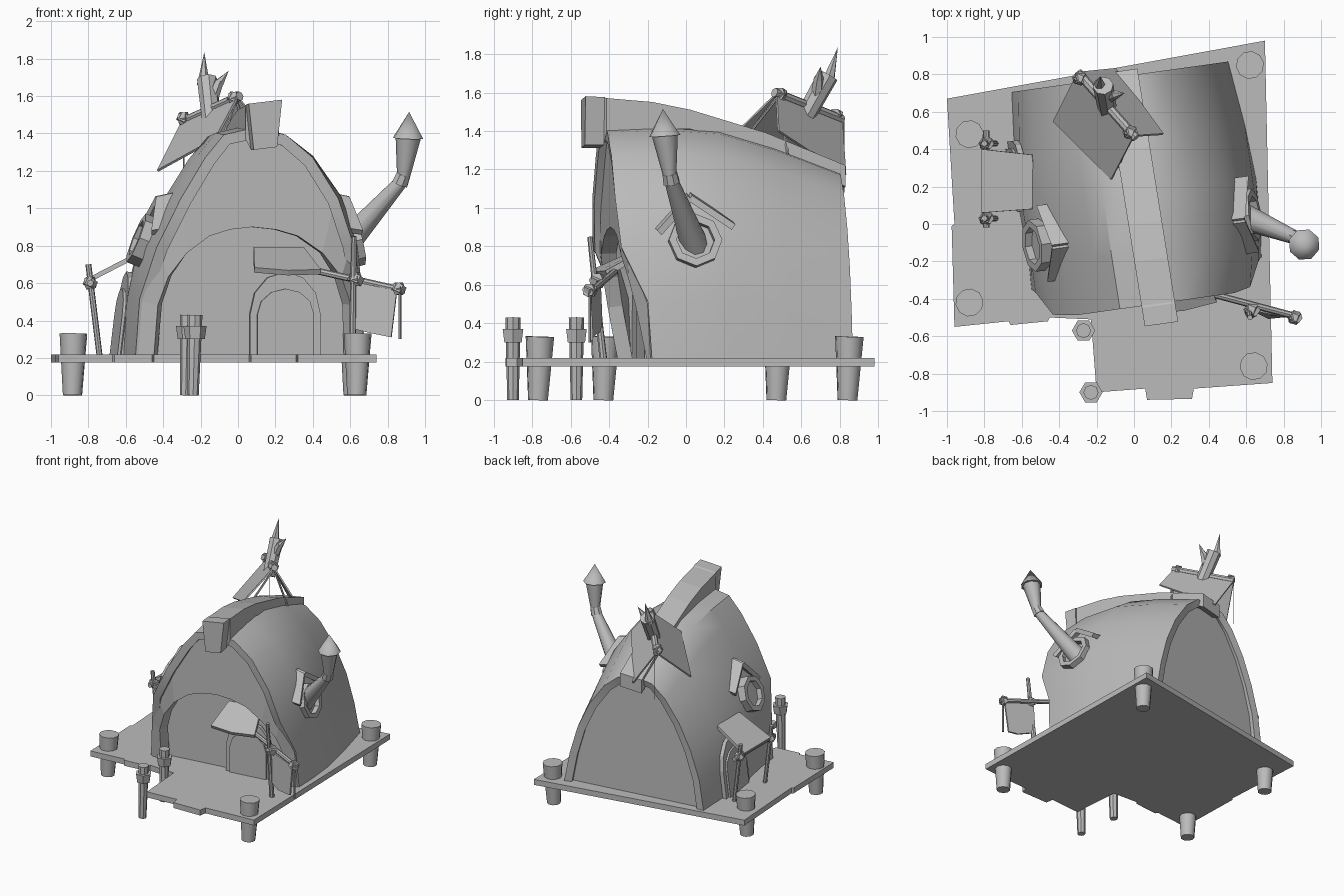
import bpy, bmesh, math
from mathutils import Vector, Matrix

old = bpy.data.objects.get("Cube")
if old:
    bpy.data.objects.remove(old, do_unlink=True)

grey = bpy.data.materials.new("plain_grey")
grey.use_nodes = True
grey.diffuse_color = (0.5, 0.5, 0.5, 1)
grey.node_tree.nodes["Principled BSDF"].inputs["Base Color"].default_value = (0.5, 0.5, 0.5, 1)

TURN = Matrix.Rotation(math.radians(8), 4, 'Z')  # the hut is twisted on its deck


def house(u, v, z):
    return TURN @ Vector((u, v, z))


def mesh(name, verts, faces, thick=0, offset=0, smooth=None, fix=True):
    bm = bmesh.new()
    vs = [bm.verts.new(v) for v in verts]
    for f in faces:
        bm.faces.new([vs[i] for i in f])
    bmesh.ops.remove_doubles(bm, verts=bm.verts, dist=1e-5)
    if fix:
        bmesh.ops.recalc_face_normals(bm, faces=bm.faces)
    me = bpy.data.meshes.new(name)
    bm.to_mesh(me)
    bm.free()
    me.materials.append(grey)
    ob = bpy.data.objects.new(name, me)
    bpy.context.collection.objects.link(ob)
    bpy.ops.object.select_all(action='DESELECT')
    ob.select_set(True)
    bpy.context.view_layer.objects.active = ob
    if thick:
        mod = ob.modifiers.new("Thickness", 'SOLIDIFY')
        mod.thickness, mod.offset = thick, offset
        bpy.ops.object.modifier_apply(modifier=mod.name)
    if smooth:
        bpy.ops.object.shade_smooth_by_angle(angle=math.radians(smooth))
    return ob


def plate(name, pts, thick=0.02):
    return mesh(name, pts, [range(len(pts))], thick)


def lathe(name, start, axis, profile, n=8, smooth=None):
    """Spin (radius, height) pairs round an axis."""
    q = Vector(axis).to_track_quat('Z', 'Y')
    start, k = Vector(start), len(profile)
    verts = [start + q @ Vector((r * math.cos(math.tau * i / n), r * math.sin(math.tau * i / n), h))
             for i in range(n) for r, h in profile]
    faces = []
    for i in range(n):
        a, b = i * k, (i + 1) % n * k
        for j in range(k - 1):
            face = [a + j, b + j, b + j + 1, a + j + 1]
            if profile[j][0] == 0:
                face.remove(b + j)
            if profile[j + 1][0] == 0:
                face.remove(b + j + 1)
            faces.append(face)
    return mesh(name, verts, faces, smooth=smooth)


def rod(name, a, b, r0, r1=None, n=8, smooth=None):
    axis = Vector(b) - Vector(a)
    r1 = r0 if r1 is None else r1
    prof = [(0, 0), (r0, 0), (r1, axis.length)] + ([(0, axis.length)] if r1 else [])
    return lathe(name, a, axis, prof, n, smooth)


def knot(name, p, r=0.035):
    p = Vector(p)
    for i, d in enumerate([(0.5, 0.2, 1), (1, -0.4, 0.2)]):
        d = Vector(d).normalized() * 0.022
        rod(f"{name}_{i}", p - d, p + d, r, n=6)


# Deck with a stepped plank outline
outline = [(-1, .67), (.70, .98), (.74, -.85), (.32, -.88), (.31, -.935), (.07, -.94), (.06, -.88),
           (-.20, -.90), (-.23, -.51), (-.45, -.50), (-.46, -.52), (-.66, -.54), (-.67, -.52),
           (-.96, -.55), (-.975, -.01), (-.96, 0)]
plate("deck", [(x, y, 0.197) for x, y in outline], 0.045)

# Stout corner posts and thin mooring posts
for i, (x, y) in enumerate([(-.88, .48), (-.88, -.42), (.62, .85), (.64, -.76)]):
    rod(f"corner_post_{i}", (x - .005, y - .01, 0), (x, y, .33), .052, .075, 10, 40)
for i, (x, y) in enumerate([(-.27, -.57), (-.23, -.90)]):
    rod(f"mooring_post_{i}", (x - .01, y, 0), (x, y, .43), .03, .04)
    rod(f"mooring_ring_{i}", (x, y, .30), (x, y, .37), .052, .062, 6)

# Vaulted shell: lopsided arch sections as (left, right) width fractions per level
BASE = 0.21
LEVELS = [0, .25, .48, .69, .87, .97, 1]
FRONT = [.97, .94, .82, .62, .41, .25, 0], [1, .97, .87, .73, .51, .28, 0]
MIDDLE = [.93, .91, .83, .61, .4, .25, 0], [1, .985, .93, .8, .56, .28, 0]
BACK = [.95, .89, .77, .61, .41, .23, 0], [1, .92, .81, .65, .44, .24, 0]
KICK = [.17, .15, .02, 0, 0, 0, 0]  # front edge steps back near the floor


def arch(v, width, top, shape, blend=0, kick=0, mid=0.02):
    halves = []
    for sign, a, b in zip((-1, 1), shape, BACK):
        halves.append([house(mid + sign * width * (p + (q - p) * blend), v + k * kick, BASE + h * (top - BASE))
                       for h, p, q, k in zip(LEVELS, a, b, KICK)])
    return halves[0] + halves[1][-2::-1]


def loft(rings):
    n = len(rings[0])
    faces = [(j * n + i, j * n + i + 1, (j + 1) * n + i + 1, (j + 1) * n + i)
             for j in range(len(rings) - 1) for i in range(n - 1)]
    return [p for r in rings for p in r], faces


sections = [arch(-.44, .63, 1.43, FRONT, 0, 1), arch(-.15, .65, 1.44, MIDDLE, 0, .3), arch(.15, .66, 1.42, MIDDLE, .2),
            arch(.45, .64, 1.33, MIDDLE, .6), arch(.79, .6, 1.2, BACK)]
mesh("vaulted_shell", *loft(sections), thick=0.06, offset=-1, smooth=35, fix=False)

# Front panel with a low wide opening, then the recessed walls
outer = arch(-.36, .6, 1.39, FRONT, 0, .7)
low = [[(h * .69 + BASE, w * side) for h, w in zip([0, .4, .62, .8, .93, .98, 1], [1, .97, .87, .7, .46, .24, 0])]
       for side in (-.5, .54)]
inner = [house(w + .02, -.36 + max(0, .1 * (.75 - z) / .5), z) for z, w in low[0] + low[1][-2::-1]]
mesh("front_panel", *loft([outer, inner]), thick=0.08)
plate("front_wall", arch(-.2, .6, 1.38, FRONT))
plate("back_wall", arch(.74, .57, 1.17, BACK))


# Arched doors made of a frame and a leaf
def door(name, place, width, height):
    for part, s, depth in (("frame", 1, .02), ("leaf", .8, .035)):
        pts = [(-s, 0), (-s, .5)] + [(-s * math.cos(t * math.pi / 6), .5 + (s - .5) * math.sin(t * math.pi / 6))
                                     for t in range(1, 6)] + [(s, .5), (s, 0)]
        plate(f"{name}_{part}", [place(a * width, depth, BASE + b * height) for a, b in pts], .03)


door("front_door", lambda a, d, z: house(.22 + a, -.22 - d, z), .19, .45)
door("side_door", lambda a, d, z: house(-.575 - d + .12 * (z - BASE), .34 + a, z), .19, .45)

# Ridge cap with a blunt, tapered front block
cap = []
for v, top, low_z, taper in [(-.55, 1.57, 1.32, .7), (-.45, 1.565, 1.32, .7), (-.44, 1.56, 1.38, 1), (-.2, 1.54, 1.4, 1),
                             (0, 1.5, 1.4, 1), (.4, 1.38, 1.28, 1), (.82, 1.21, 1.1, 1)]:
    cap.append([house(.06 - .02 * v + du, v, z + .12 * du) for du, z in
                [(-.09 * taper, low_z), (-.09, top), (.09, top), (.09 * taper, low_z), (-.09 * taper, low_z)]])
verts, faces = loft(cap)
mesh("ridge_cap", verts, faces + [(0, 1, 2, 3), (30, 31, 32, 33)])

# Round side windows under gabled hoods
for s, side, ring_shift, hood_shift, tilt in ((1, "left", .04, .01, .25), (-1, "right", .05, .13, .4)):
    # the model's left is +x
    lathe(f"{side}_window_ring", house(s * .55 + ring_shift, -.04, .82), house(s, 0, tilt),
          [(0, .02), (.1, .02), (.1, .06), (.14, .06), (.14, -.06)])
    for i, (v, z) in enumerate([(-.23, .87), (.16, .9)]):
        roof = [(.44, -.06, 1.08), (.58, -.06, 1.05), (.63, v, z), (.5, v, z + .02)]
        plate(f"{side}_hood_{i}", [house(s * a + hood_shift, b, c) for a, b, c in roof], .035)

# Bent stovepipe
rod("stovepipe", (.56, .05, .79), (.88, -.08, 1.15), .075, .035, 10, 40)
rod("stovepipe_collar", (.865, -.075, 1.13), (.885, -.085, 1.18), .045, .04)
rod("stovepipe_neck", (.885, -.085, 1.17), (.91, -.11, 1.38), .035, .068, 8, 50)
rod("stovepipe_cone", (.91, -.11, 1.375), (.915, -.12, 1.515), .085, 0, 8, 50)

# Awning on poles beside the side door
plate("side_awning", [(-.81, .40, .61), (-.54, .37, .75), (-.52, .20, .76), (-.54, .08, .75), (-.81, .06, .61)], .025)
rod("side_awning_bar", (-.79, -.02, .6), (-.79, .5, .6), .018)
for i, y in enumerate((.03, .43)):
    rod(f"side_awning_pole_{i}", (-.74, y, .21), (-.80, y, .70), .016)
    knot(f"side_awning_knot_{i}", (-.79, y, .6))

# Front door awning, hanging sign and its poles
plate("front_awning", [house(*p) for p in [(.02, -.48, .67), (.2, -.49, .655), (.38, -.47, .66), (.32, -.24, .78),
                                           (.05, -.24, .78)]], .03)
rod("sign_post", (.61, -.43, .21), (.62, -.50, .85), .02, .014)
rod("sign_bar", (.40, -.37, .67), (.89, -.50, .56), .018)
rod("sign_hanger", (.865, -.50, .57), (.865, -.50, .30), .008, n=6)
knot("sign_post_knot", (.63, -.46, .62), .04)
knot("sign_end_knot", (.86, -.50, .57), .035)
plate("sign_cloth", [(.61, -.45, .61), (.85, -.50, .56), (.82, -.49, .31), (.72, -.50, .33), (.60, -.44, .36)], .015)

# Cloth tent over the rear pole
front_end, back_end = (0, .47, 1.595), (-.3, .81, 1.46)
plate("tent_left", [front_end, (-.12, .24, 1.37), (-.43, .55, 1.2), back_end], .012)
plate("tent_right", [front_end, (.155, .48, 1.40), (-.10, .83, 1.17), back_end], .012)
rod("tent_pole", (.01, .46, 1.6), (-.30, .81, 1.46), .025)
for i, p in enumerate([(-.02, .49, 1.59), (-.29, .78, 1.48)]):
    knot(f"tent_knot_{i}", p)
for i, p in enumerate([(-.09, .30, 1.35), (.08, .53, 1.28)]):
    rod(f"tent_prop_{i}", (-.01, .48, 1.58), p, .008, n=6)
rod("tent_rope", (-.29, .82, 1.47), (-.29, .82, 1.08), .004, n=4)

# Broken leaning stack with torn tips
rod("stack", (-.14, .6, 1.44), (-.165, .74, 1.69), .05, .055, 8, 40)
rod("stack_tall_tip", (-.185, .74, 1.66), (-.18, .79, 1.835), .035, 0, 6)
rod("stack_curl", (-.14, .68, 1.58), (-.10, .69, 1.68), .035, .025, 6)
rod("stack_curl_tip", (-.10, .69, 1.67), (-.05, .70, 1.735), .026, 0, 6)
